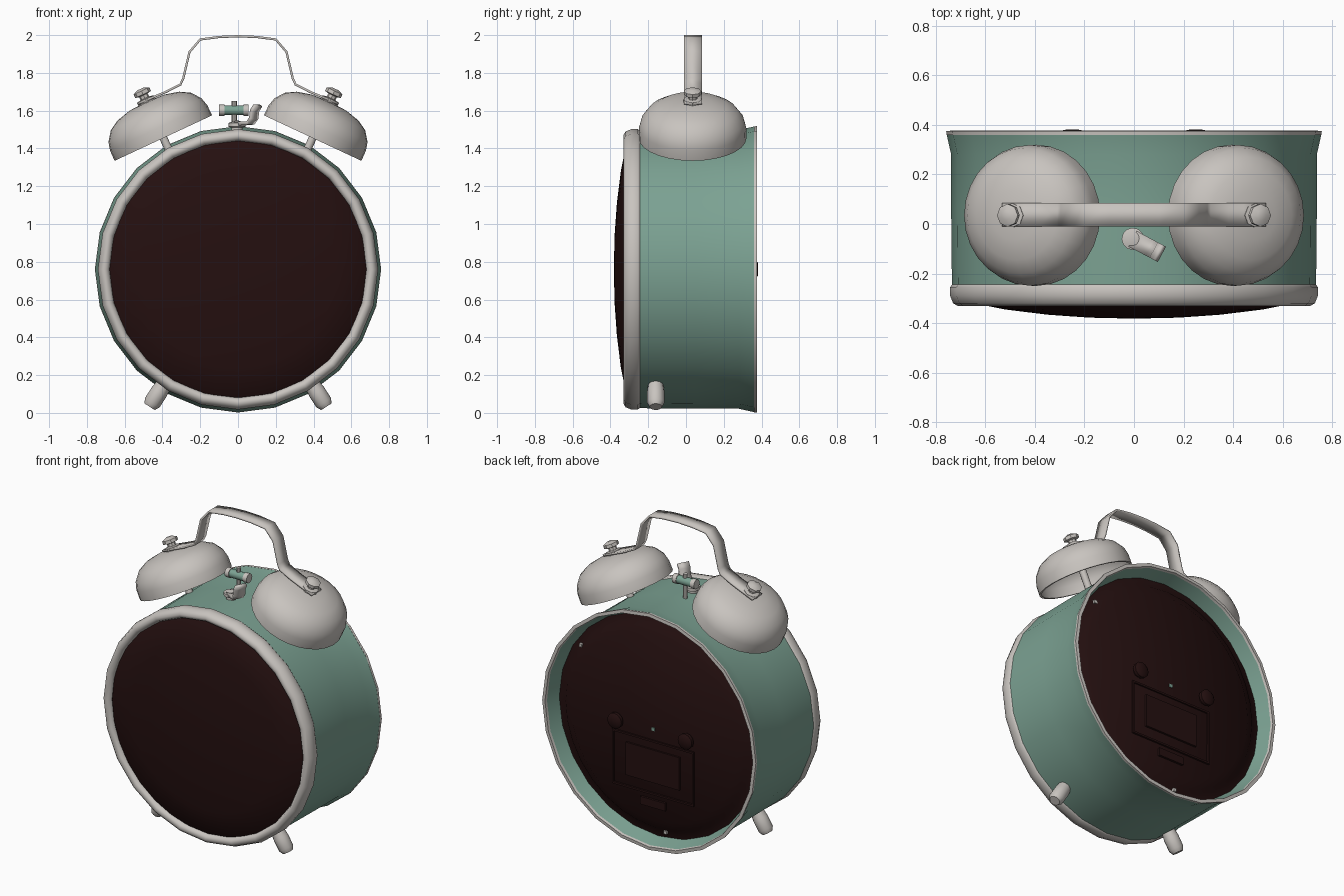
import bpy, bmesh, math
from mathutils import Matrix, Vector

cube = bpy.data.objects.get("Cube")
if cube:
    bpy.data.objects.remove(cube, do_unlink=True)


def material(name, rgb):
    m = bpy.data.materials.new(name)
    m.use_nodes = True
    m.diffuse_color = (*rgb, 1)
    m.node_tree.nodes["Principled BSDF"].inputs["Base Color"].default_value = (*rgb, 1)
    return m


GREEN = material("sage green", (0.2, 0.36, 0.29))
SILVER = material("warm silver", (0.58, 0.55, 0.52))
DARK = material("dark maroon", (0.018, 0.005, 0.005))


def finish(name, bm, mat, matrix=None, angle=40):
    bmesh.ops.recalc_face_normals(bm, faces=bm.faces)
    mesh = bpy.data.meshes.new(name)
    bm.to_mesh(mesh)
    bm.free()
    mesh.materials.append(mat)
    ob = bpy.data.objects.new(name, mesh)
    bpy.context.collection.objects.link(ob)
    if matrix:
        ob.matrix_world = matrix
    bpy.ops.object.select_all(action='DESELECT')
    ob.select_set(True)
    bpy.context.view_layer.objects.active = ob
    bpy.ops.object.shade_smooth_by_angle(angle=math.radians(angle))
    return ob


def lathe(name, profile, mat, matrix, seg=24, angle=40):
    """Spin (radius, height) points about local z."""
    bm = bmesh.new()
    verts = [bm.verts.new((r, 0, h)) for r, h in profile]
    edges = [bm.edges.new(pair) for pair in zip(verts, verts[1:])]
    bmesh.ops.spin(bm, geom=verts + edges, cent=(0, 0, 0), axis=(0, 0, 1),
                   angle=math.tau, steps=seg, use_merge=True)
    bmesh.ops.remove_doubles(bm, verts=bm.verts, dist=0.0001)
    return finish(name, bm, mat, matrix, angle)


def ribbon(name, path, y0, y1, thick, mat, matrix=None):
    """Flat strip following (x, z) points, with thickness."""
    bm = bmesh.new()
    rows = [[bm.verts.new((x, y, z)) for y in (y0, y1)] for x, z in path]
    for a, b in zip(rows, rows[1:]):
        bm.faces.new((a[0], a[1], b[1], b[0]))
    ob = finish(name, bm, mat, matrix, 25)
    mod = ob.modifiers.new("thickness", 'SOLIDIFY')
    mod.thickness = thick
    mod.offset = 0
    return ob


def box(name, lo, hi, mat, matrix=None):
    bm = bmesh.new()
    bmesh.ops.create_cube(bm, size=1)
    lo, hi = Vector(lo), Vector(hi)
    for v in bm.verts:
        v.co = Vector([c * s for c, s in zip(v.co, hi - lo)]) + (lo + hi) / 2
    return finish(name, bm, mat, matrix, 20)


def along(origin, direction):
    """Matrix placing local z along a direction."""
    turn = Vector(direction).to_track_quat('Z', 'Y').to_matrix().to_4x4()
    return Matrix.Translation(origin) @ turn


# Case: local z runs towards the back
MID = 0.76
CASE = Matrix.Translation((0, 0, MID)) @ Matrix.Rotation(-math.pi / 2, 4, 'X')
lathe("case_shell", [(0.69, -0.25), (0.735, -0.25), (0.738, 0.05), (0.738, 0.28),
                     (0.757, 0.365), (0.735, 0.365), (0.70, 0.26)], GREEN, CASE)
lathe("back_edge", [(0.733, 0.362), (0.757, 0.36), (0.758, 0.375), (0.737, 0.377),
                    (0.733, 0.362)], SILVER, CASE)
lathe("front_bezel", [(0.69, -0.24), (0.732, -0.24), (0.742, -0.255), (0.742, -0.29),
                      (0.73, -0.32), (0.71, -0.332), (0.69, -0.325), (0.68, -0.305),
                      (0.68, -0.25), (0.69, -0.24)], SILVER, CASE, angle=60)
lathe("front_glass", [(0.69, -0.295), (0.67, -0.315), (0.52, -0.345), (0.35, -0.366),
                      (0.18, -0.378), (0, -0.382)], DARK, CASE, seg=32)

# Back plate and its fittings
lathe("back_plate", [(0.715, 0.275), (0.66, 0.285), (0.64, 0.305), (0.61, 0.31),
                     (0.59, 0.325), (0, 0.33)], DARK, CASE, seg=32)
for side, x in (("left", 0.25), ("right", -0.25)):
    lathe(side + "_setting_knob", [(0.03, 0.32), (0.03, 0.345), (0.05, 0.35), (0.05, 0.37),
                                   (0.035, 0.38), (0, 0.382)], DARK,
          CASE @ Matrix.Translation((x, 0, 0)), seg=12)


def frame(name, half, z0, z1, w, y):
    """Thin raised rectangular border on the back plate."""
    for part, lo, hi in (("top", (-half, z1 - w), (half, z1)),
                         ("bottom", (-half, z0), (half, z0 + w)),
                         ("left", (half - w, z0), (half, z1)),
                         ("right", (-half, z0), (w - half, z1))):
        box(f"{name}_{part}", (lo[0], 0.32, lo[1]), (hi[0], y, hi[1]), DARK)


frame("battery_surround", 0.29, 0.34, 0.69, 0.012, 0.338)
box("battery_cover", (-0.19, 0.32, 0.42), (0.19, 0.34, 0.63), DARK)
box("battery_latch", (-0.09, 0.31, 0.26), (0.09, 0.34, 0.31), DARK)
for name, x, z, y, mat in (("centre_pin", 0, MID, 0.335, GREEN),
                           ("upper_pin", 0.54, 1.14, 0.30, SILVER),
                           ("lower_pin", -0.06, 0.10, 0.30, SILVER)):
    box(name, (x - 0.01, 0.28, z - 0.01), (x + 0.01, y, z + 0.01), mat)

# Bells, stems, nuts and feet on both sides
TILT = math.radians(25)
for side, s in (("left", 1), ("right", -1)):
    bell = along((0.395 * s, 0.035, 1.455), (math.sin(TILT) * s, 0, math.cos(TILT)))
    lathe(side + "_bell", [(0.272, 0.0), (0.285, 0), (0.284, 0.06), (0.272, 0.105),
                           (0.235, 0.155), (0.18, 0.187), (0.10, 0.207), (0, 0.213),
                           (0, 0.2), (0.10, 0.194), (0.17, 0.174), (0.225, 0.143),
                           (0.26, 0.098), (0.272, 0.055), (0.272, 0.0)],
          SILVER, bell, seg=28)
    lathe(side + "_bell_stem", [(0, -0.09), (0.022, -0.09), (0.022, 0.21), (0, 0.21)],
          SILVER, bell, seg=10)
    lathe(side + "_bell_nut", [(0, 0.205), (0.048, 0.205), (0.048, 0.228), (0.025, 0.232),
                               (0.025, 0.25), (0.046, 0.255), (0.046, 0.275),
                               (0.02, 0.287), (0, 0.287)], SILVER, bell, seg=8)
    foot = along((0, -0.16, MID), (0.54 * s, 0, -0.84))
    lathe(side + "_foot", [(0, 0.69), (0.036, 0.69), (0.046, 0.77), (0.046, 0.84),
                           (0.032, 0.865), (0, 0.865)], SILVER, foot, seg=12)

# Carrying handle
half = [(0.53, 1.637), (0.44, 1.675), (0.38, 1.70), (0.305, 1.738), (0.29, 1.77),
        (0.257, 1.91), (0.2, 1.977), (0.1, 1.99)]
path = [(-x, z) for x, z in half] + [(0, 1.994)] + half[::-1]
ribbon("carrying_handle", path, -0.01, 0.085, 0.012, SILVER)

# Striker between the bells
lathe("striker_stem", [(0, 1.46), (0.014, 1.46), (0.014, 1.65), (0, 1.65)], SILVER,
      Matrix.Translation((-0.02, 0.035, 0)), seg=8)
striker = along((-0.022, 0.035, 1.602), (1, 0, 0))
lathe("striker_head", [(0, -0.05), (0.026, -0.05), (0.026, 0.05), (0, 0.05)], GREEN, striker, 12)
for side, s in (("left", 1), ("right", -1)):
    lathe(side + "_striker_cap", [(0, 0.05 * s), (0.03, 0.05 * s), (0.03, 0.078 * s),
                                  (0, 0.078 * s)], SILVER, striker, 12)

# Alarm stop lever
lever = Matrix.Translation((-0.005, -0.06, 0)) @ Matrix.Rotation(math.radians(-28), 4, 'Z')
lathe("lever_pivot", [(0, 1.47), (0.03, 1.47), (0.03, 1.51), (0.045, 1.515), (0.045, 1.535),
                      (0, 1.55)], SILVER, lever, seg=12)
ribbon("stop_lever", [(0, 1.53), (0.08, 1.535), (0.1, 1.56), (0.105, 1.6), (0.125, 1.628)],
       -0.035, 0.035, 0.02, SILVER, lever)
